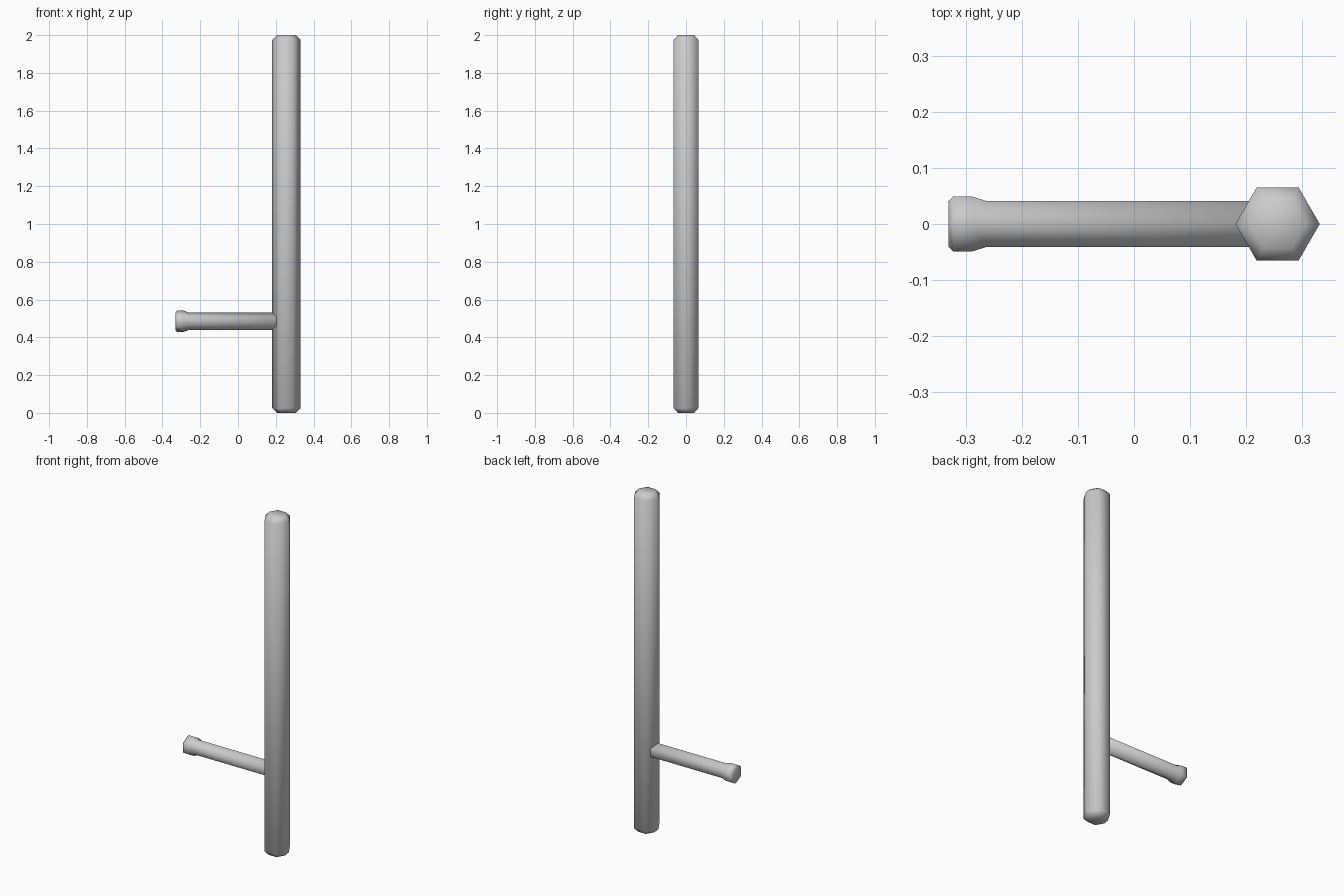
import bpy
import math
from mathutils import Matrix, Vector

cube = bpy.data.objects.get("Cube")
if cube:
    bpy.data.objects.remove(cube, do_unlink=True)

grey = bpy.data.materials.new("light_grey")
grey.use_nodes = True
colour = (0.6, 0.6, 0.6, 1)
grey.diffuse_color = colour
grey.node_tree.nodes["Principled BSDF"].inputs["Base Color"].default_value = colour


def hex_rod(name, profile, placement):
    """Lathe (radius, height) pairs into a capped, smooth six-sided rod."""
    sides = 6
    verts = [Vector((r * math.cos(k * math.tau / sides),
                     r * math.sin(k * math.tau / sides), h))
             for r, h in profile for k in range(sides)]
    faces = [tuple(reversed(range(sides))),
             tuple(range(len(verts) - sides, len(verts)))]
    for ring in range(len(profile) - 1):
        a = ring * sides
        for k in range(sides):
            n = (k + 1) % sides
            faces.append((a + k, a + n, a + sides + n, a + sides + k))
    mesh = bpy.data.meshes.new(name)
    mesh.from_pydata([placement @ v for v in verts], [], faces)
    mesh.materials.append(grey)
    mesh.shade_smooth()
    obj = bpy.data.objects.new(name, mesh)
    bpy.context.collection.objects.link(obj)
    return obj


# Long upright shaft with chamfered ends
hex_rod("shaft",
        [(0.05, 0), (0.075, 0.025), (0.075, 1.975), (0.05, 2)],
        Matrix.Translation((0.256, 0, 0)))

# Side handle with flared knob, running toward -x, corners up and down
hex_rod("side_handle",
        [(0.047, -0.23), (0.047, 0.262), (0.057, 0.29),
         (0.057, 0.322), (0.046, 0.331)],
        Matrix.Translation((0, 0, 0.485)) @ Matrix.Rotation(-math.pi / 2, 4, "Y"))
